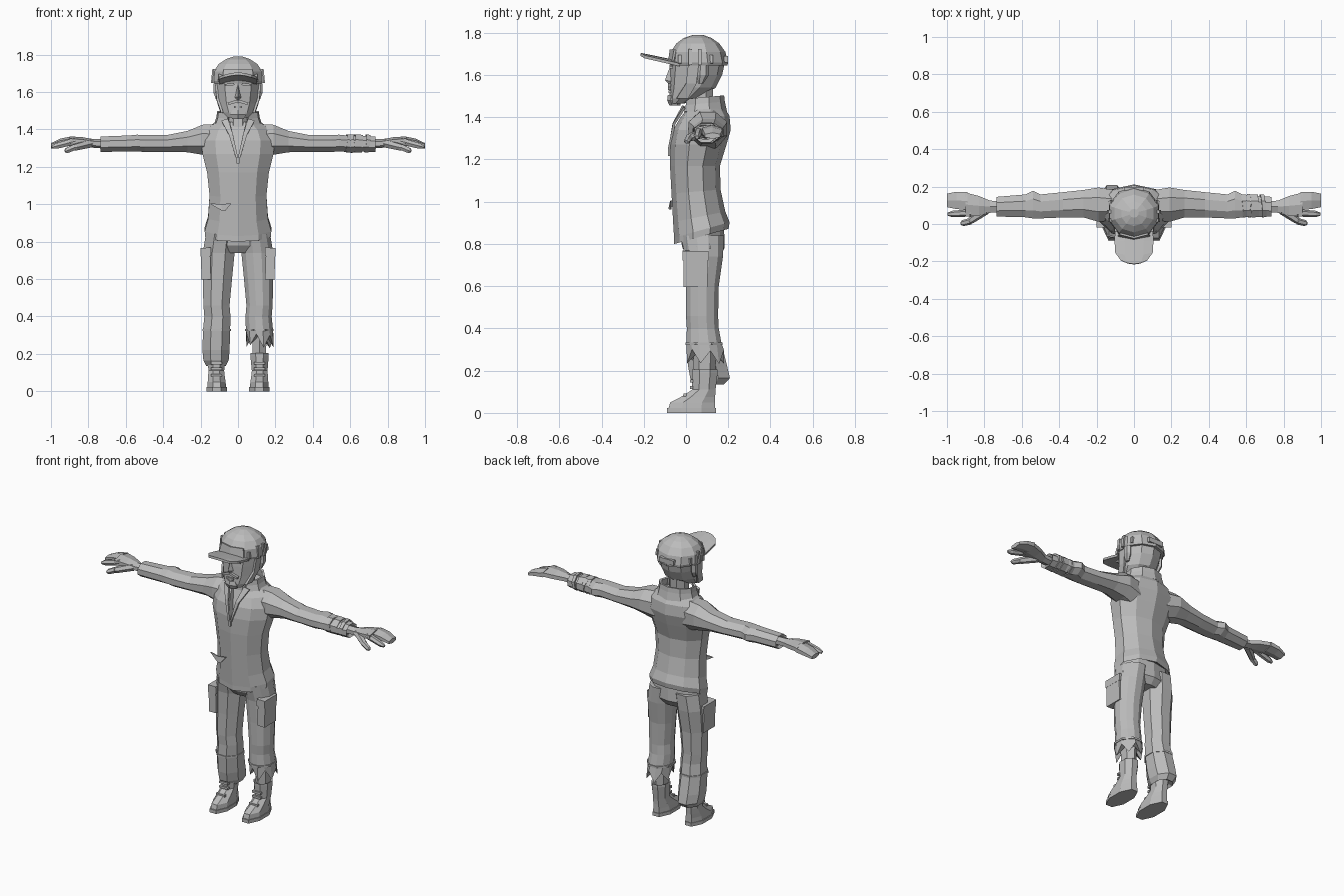
import bpy, bmesh, math, random
from mathutils import Vector

random.seed(4)
GREY = bpy.data.materials.new("plain_grey")
GREY.diffuse_color = (0.5, 0.5, 0.5, 1)


def finish(name, bm, thick=0):
    bmesh.ops.recalc_face_normals(bm, faces=bm.faces)
    me = bpy.data.meshes.new(name)
    bm.to_mesh(me)
    bm.free()
    ob = bpy.data.objects.new(name, me)
    bpy.context.collection.objects.link(ob)
    me.materials.append(GREY)
    if thick:
        m = ob.modifiers.new("thickness", 'SOLIDIFY')
        m.thickness, m.offset = thick, 0
    return ob


def skin(bm, rings, caps=True):
    rows = [[bm.verts.new(p) for p in r] for r in rings]
    n = len(rows[0])
    for a, b in zip(rows, rows[1:]):
        for i in range(n):
            bm.faces.new((a[i], a[(i + 1) % n], b[(i + 1) % n], b[i]))
    if caps:
        bm.faces.new(rows[0])
        bm.faces.new(rows[-1])


def loft(name, secs, n=8, axis='z', sx=1, tilt=None, jag=None):
    """Sections are (position, min u, max u, min v, max v) boxes filled with n-gons."""
    rings = []
    for k, (t, u0, u1, v0, v1) in enumerate(secs):
        ring = []
        for i in range(n):
            a = 2 * math.pi * (i + 0.5) / n
            c = 1 / math.cos(math.pi / n)
            u = (u0 + u1) / 2 + (u1 - u0) / 2 * math.cos(a) * c
            v = (v0 + v1) / 2 + (v1 - v0) / 2 * math.sin(a) * c
            d = tilt[k] * (v - 0.07) if tilt else 0
            if jag and k == jag:
                d += 0.03 * (-1) ** i + random.uniform(-0.012, 0.012)
            ring.append((sx * u, v, t + d) if axis == 'z' else (sx * t, u, v))
        rings.append(ring)
    bm = bmesh.new()
    skin(bm, rings)
    return finish(name, bm)


def limb(name, p0, p1, r0, r1, n=6):
    p0, p1 = Vector(p0), Vector(p1)
    q = (p1 - p0).to_track_quat('Z', 'Y')
    ring = lambda p, r: [p + q @ Vector((r * math.cos(2 * math.pi * i / n),
                                         r * math.sin(2 * math.pi * i / n), 0)) for i in range(n)]
    bm = bmesh.new()
    skin(bm, [ring(p0, r0), ring(p0.lerp(p1, 0.8), r0 * 0.3 + r1 * 0.7), ring(p1, r1 * 0.55)])
    return finish(name, bm)


def box(name, c, s, rot=0):
    bm = bmesh.new()
    bmesh.ops.create_cube(bm, size=1)
    for v in bm.verts:
        v.co = Vector((v.co.x * s[0], v.co.y * s[1], v.co.z * s[2]))
    ob = finish(name, bm)
    ob.location, ob.rotation_euler = c, (0, rot, 0)
    return ob


def sheet(name, rows, thick):
    bm = bmesh.new()
    g = [[bm.verts.new(p) for p in r] for r in rows]
    for a, b in zip(g, g[1:]):
        for i in range(len(a) - 1):
            bm.faces.new((a[i], a[i + 1], b[i + 1], b[i]))
    return finish(name, bm, thick)


# shirt body with slanted hem
shirt = loft("shirt", [
    (0.865, -.15, .15, -.03, .17), (0.835, -.175, .175, -.05, .195), (0.865, -.178, .178, -.05, .20),
    (0.93, -.16, .16, -.055, .18), (1.05, -.152, .152, -.063, .158), (1.17, -.165, .165, -.07, .155),
    (1.27, -.19, .19, -.07, .185), (1.34, -.195, .195, -.058, .205), (1.40, -.17, .17, -.03, .20),
    (1.445, -.11, .11, 0, .17)], n=10, tilt=[.25, .28, .28, .2, .08, 0, 0, 0, .05, .1])

# V shaped neck opening, cut from the shirt
bm = bmesh.new()
skin(bm, [[(-.055, y1, 1.50), (.055, y1, 1.50), (0, y0, 1.25)] for y1, y0 in ((-.2, -.25), (.04, -.055))])
cutter = finish("neck_cutter", bm)
cutter.hide_render = True
cutter.hide_set(True)
cut = shirt.modifiers.new("neck_opening", 'BOOLEAN')
cut.object = cutter
for s in (-1, 1):
    sheet("lapel", [[(s * .004, -.078, 1.25), (s * .012, -.08, 1.25)],
                    [(s * .026, -.058, 1.37), (s * .048, -.056, 1.37)],
                    [(s * .052, -.012, 1.455), (s * .088, -.008, 1.445)]], 0.012)
box("zip_pull", (0, -.08, 1.235), (.014, .012, .035))

# open stand collar
rows = []
for k in range(3):
    row = []
    for i in range(9):
        a = math.radians(-62 + 304 * i / 8)
        back = (math.sin(a) + 1) / 2
        r = (.125, .112, .108)[k]
        row.append((r * math.cos(a), .085 + (r * .82) * math.sin(a),
                    1.425 + k * .03 + back * .018 * (k > 0)))
    rows.append(row)
sheet("collar", rows, 0.014)
loft("neck", [(1.36, -.06, .06, 0, .13), (1.47, -.055, .055, .015, .125), (1.56, -.055, .055, .02, .13)])
# loose flap on the belly
sheet("torn_flap", [[(-.15, -.06, 1.005), (-.09, -.072, 1.0), (-.035, -.07, 1.005)],
                    [(-.12, -.066, .985), (-.085, -.08, .965), (-.07, -.072, .963)]], 0.008)

# trousers seat
loft("trouser_seat", [(.74, -.165, .165, .02, .15), (.78, -.18, .18, -.012, .178),
                      (.88, -.16, .16, -.03, .175)], n=10)
upper = [(.84, .01, .172, -.025, .18), (.74, .018, .188, -.005, .175), (.60, .032, .188, 0, .155),
         (.46, .045, .185, 0, .152), (.40, .04, .18, .004, .155), (.33, .042, .187, .002, .168)]
loft("long_trouser_leg", upper + [(.22, .045, .19, .01, .195), (.165, .05, .185, .02, .208),
                                  (.135, .065, .17, .04, .18), (.16, .08, .15, .06, .14)], sx=-1)
loft("torn_trouser_leg", upper + [(.27, .045, .19, .005, .18), (.29, .075, .155, .045, .14)], n=12, jag=6)

for s in (-1, 1):
    # cargo pockets and knee bands
    box("pocket", (s * .172, .045, .672), (.05, .115, .15), s * .03)
    box("pocket_flap", (s * .172, .045, .745), (.056, .125, .045), s * .03)
    loft("knee_seam", [(.322, .038, .191, -.003, .172), (.334, .038, .191, -.003, .172)], sx=s)
    # boots
    loft("boot_sole", [(0, .06, .168, -.09, .142), (.022, .06, .168, -.09, .142)], sx=s, n=8)
    loft("boot", [(.02, .064, .164, -.083, .138), (.05, .066, .162, -.075, .138),
                  (.075, .07, .16, -.025, .138), (.11, .074, .158, .03, .14),
                  (.19, .066, .164, .028, .15), (.205, .066, .164, .028, .15),
                  (.195, .08, .15, .045, .135)], sx=s)
    loft("shin", [(.15, .08, .148, .045, .13), (.36, .075, .155, .04, .14)], n=6, sx=s)
    for z, y in ((.085, -.005), (.12, .026), (.15, .026)):
        box("boot_lace", (s * .115, y, z), (.06, .016, .014))
    # sleeves
    loft("sleeve", [(.10, .02, .18, 1.24, 1.43), (.19, .012, .195, 1.265, 1.425),
                    (.27, .035, .182, 1.278, 1.392), (.38, .035, .17, 1.28, 1.37),
                    (.50, .03, .158, 1.28, 1.37), (.54, .03, .178, 1.282, 1.372), (.58, .036, .158, 1.282, 1.368),
                    (.735, .04, .145, 1.28, 1.362), (.72, .06, .125, 1.295, 1.345)], axis='x', sx=s)
    # hands
    loft("palm", [(.70, .065, .12, 1.30, 1.345), (.77, .06, .125, 1.305, 1.345),
                  (.83, .045, .15, 1.312, 1.355), (.90, .04, .168, 1.318, 1.36)], axis='x', sx=s, n=6)
    loft("fingers", [(.89, .075, .17, 1.315, 1.36), (.95, .08, .172, 1.31, 1.348),
                     (1.0, .09, .162, 1.30, 1.325)], axis='x', sx=s, n=6)
    limb("index_finger", (s * .87, .06, 1.338), (s * .995, .052, 1.305), .02, .016)
    limb("thumb", (s * .79, .075, 1.325), (s * .89, .008, 1.30), .024, .018)
    limb("thumb_tip", (s * .875, .015, 1.305), (s * .925, .002, 1.283), .018, .015)

# wrist bands on one side
for x, dx, t in ((.59, .014, .12), (.615, .016, -.15), (.645, .02, .05), (.69, .01, .1)):
    ob = loft("wrist_band", [(-dx, -.062, .062, -.048, .048), (dx, -.06, .06, -.047, .047)], axis='x')
    ob.location, ob.rotation_euler = (x, .097, 1.325), (0, t, t)

# head
loft("head", [(1.465, -.055, .055, -.068, -.01), (1.49, -.08, .08, -.075, .06), (1.54, -.1, .1, -.072, .135),
              (1.60, -.11, .11, -.07, .165), (1.66, -.118, .118, -.065, .178)], n=10)
# nose, brows, moustache and beard
bm = bmesh.new()
skin(bm, [[(-.008, -.06, 1.635), (.008, -.06, 1.635), (0, -.078, 1.635)],
          [(-.02, -.065, 1.57), (.02, -.065, 1.57), (0, -.1, 1.575)],
          [(-.014, -.06, 1.558), (.014, -.06, 1.558), (0, -.085, 1.56)]])
finish("nose", bm)
box("lower_lip", (0, -.076, 1.52), (.045, .014, .012))
loft("goatee", [(1.455, -.03, .03, -.075, -.03), (1.48, -.042, .042, -.085, -.03),
                (1.505, -.028, .028, -.082, -.03)], n=6)
for s in (-1, 1):
    box("brow", (s * .045, -.07, 1.64), (.05, .016, .012), s * .12)
    box("moustache", (s * .027, -.078, 1.545), (.055, .016, .014), s * .3)
    sheet("sideburn", [[(s * .117, .01, 1.65), (s * .117, .06, 1.65)], [(s * .108, 0, 1.56), (s * .11, .05, 1.56)],
                       [(s * .084, -.045, 1.49), (s * .088, .01, 1.49)]], 0.012)
    loft("ear", [(1.56, .1, .118, .06, .08), (1.6, .1, .132, .055, .105), (1.645, .1, .132, .06, .105)], n=6, sx=s)

# cap crown, brim and fittings
loft("cap", [(1.645, -.128, .128, -.068, .19), (1.66, -.134, .134, -.072, .192), (1.71, -.13, .13, -.066, .18),
             (1.75, -.103, .103, -.04, .152), (1.775, -.066, .066, -.008, .118),
             (1.79, -.024, .024, .035, .08)], n=10)
rows = []
for t, w in ((0, .1), (.35, .103), (.75, .1), (1, .07)):
    rows.append([(w * u, -.03 - .185 * t + .02 * u * u * t, 1.66 + .038 * t - .012 * u * u)
                 for u in (-1, -.5, 0, .5, 1)])
sheet("cap_brim", rows, 0.014)
sheet("cap_front_panel", [[(-.085, -.062, 1.665), (0, -.08, 1.665), (.085, -.062, 1.665)],
                          [(-.075, -.052, 1.72), (0, -.072, 1.72), (.075, -.052, 1.72)]], 0.01)
box("cap_back_strap", (0, .189, 1.675), (.1, .02, .03))
for s in (-1, 1):
    for y, z, h in ((-.03, 1.675, .04), (.02, 1.685, .075), (.065, 1.685, .075), (.12, 1.675, .04)):
        box("cap_side_rib", (s * (.132 - .6 * max(0, abs(y - .06) - .03)), y, z), (.018, .018, h), -s * .1)
